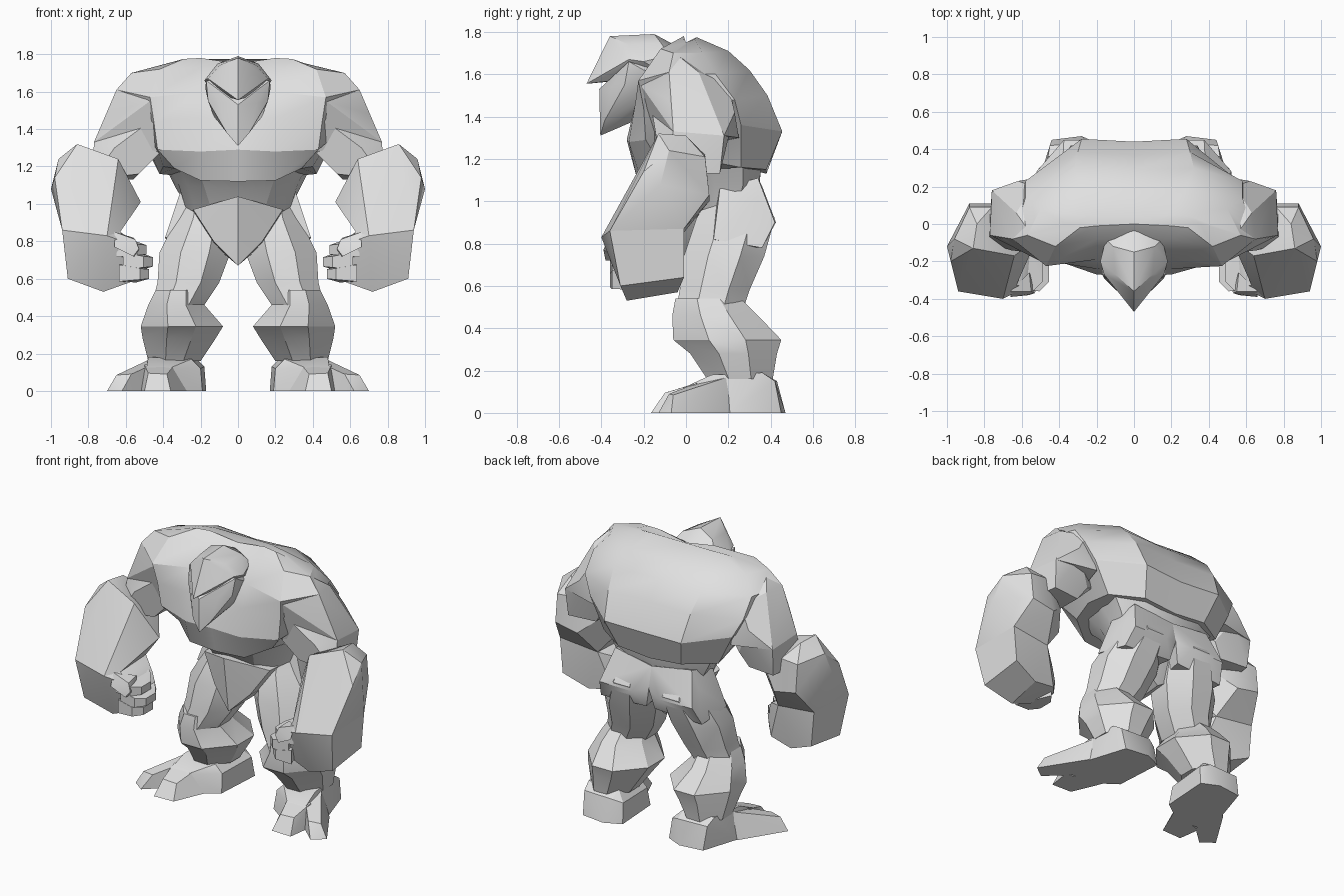
import bpy, bmesh, math

stone = bpy.data.materials.new("light_grey_stone")
stone.diffuse_color = (0.75, 0.75, 0.75, 1)


def finish(name, bm, mirror):
    bmesh.ops.recalc_face_normals(bm, faces=bm.faces)
    me = bpy.data.meshes.new(name)
    bm.to_mesh(me)
    bm.free()
    me.materials.append(stone)
    ob = bpy.data.objects.new(name, me)
    bpy.context.collection.objects.link(ob)
    if mirror:
        mod = ob.modifiers.new("mirror", 'MIRROR')
        mod.use_mirror_merge = False
    bpy.ops.object.select_all(action='DESELECT')
    ob.select_set(True)
    bpy.context.view_layer.objects.active = ob
    bpy.ops.object.shade_smooth_by_angle(angle=math.radians(28))
    return ob


def hull(name, pts, mirror=True):
    """Faceted rock from corner points; mirror=False makes one symmetric rock."""
    if not mirror:
        pts = pts + [(-x, y, z) for x, y, z in pts if x > 0]
    bm = bmesh.new()
    for p in pts:
        bm.verts.new(p)
    bmesh.ops.convex_hull(bm, input=bm.verts)
    bmesh.ops.delete(bm, geom=[v for v in bm.verts if not v.link_faces], context='VERTS')
    bmesh.ops.dissolve_limit(bm, angle_limit=math.radians(4), verts=bm.verts, edges=bm.edges)
    return finish(name, bm, mirror)


def loft(name, rings, mirror):
    bm = bmesh.new()
    rows = [[bm.verts.new(p) for p in r] for r in rings]
    n = len(rows[0])
    for a, b in zip(rows, rows[1:]):
        for i in range(n):
            j = (i + 1) % n
            bm.faces.new((a[i], a[j], b[j], b[i]))
    bm.faces.new(rows[0][::-1])
    bm.faces.new(rows[-1])
    return finish(name, bm, mirror)


def whole(half):
    """Complete a half ring that starts and ends on the centre line."""
    return half + [(-x, y, z) for x, y, z in half[-2:0:-1]]


def limb(name, rows, c=0.3):
    """Chamfered box sections given as z, x range and y range."""
    rings = []
    for z, x0, x1, y0, y1 in rows:
        dx, dy = (x1 - x0) * c, (y1 - y0) * c
        rings.append([(x0 + dx, y0, z), (x1 - dx, y0, z), (x1, y0 + dy, z), (x1, y1 - dy, z),
                      (x1 - dx, y1, z), (x0 + dx, y1, z), (x0, y1 - dy, z), (x0, y0 + dy, z)])
    return loft(name, rings, True)


# Hunched chest and back, from the lower chest lip up to the shoulder ridge
loft("chest", [whole(r) for r in [
    [(0, -.235, 1.12), (.2, -.22, 1.125), (.34, -.13, 1.19), (.4, .05, 1.2),
     (.42, .26, 1.16), (.23, .38, 1.15), (0, .38, 1.13)],
    [(0, -.28, 1.29), (.2, -.27, 1.28), (.43, -.19, 1.29), (.5, .02, 1.36),
     (.52, .26, 1.36), (.28, .455, 1.33), (0, .44, 1.32)],
    [(0, -.23, 1.45), (.2, -.24, 1.46), (.45, -.2, 1.44), (.62, .0, 1.45),
     (.58, .23, 1.48), (.3, .385, 1.5), (0, .37, 1.5)],
    [(0, -.17, 1.6), (.2, -.19, 1.6), (.47, -.225, 1.57), (.65, -.08, 1.61),
     (.58, .14, 1.6), (.32, .3, 1.62), (0, .29, 1.62)],
    [(0, -.08, 1.7), (.2, -.08, 1.73), (.42, -.12, 1.72), (.57, -.06, 1.7),
     (.5, .08, 1.7), (.28, .2, 1.71), (0, .19, 1.7)],
    [(0, 0, 1.75), (.2, -.01, 1.78), (.29, -.02, 1.775), (.36, .0, 1.75),
     (.3, .04, 1.765), (.2, .05, 1.775), (0, .06, 1.75)]]], False)

# Belly and lower back
loft("waist", [whole(r) for r in [
    [(0, -.03, .93), (.13, -.01, .93), (.22, .05, .95), (.28, .15, .98),
     (.28, .25, 1.0), (.15, .32, 1.0), (0, .32, 1.0)],
    [(0, -.12, 1.08), (.18, -.1, 1.09), (.27, 0, 1.1), (.32, .13, 1.11),
     (.33, .27, 1.08), (.18, .345, 1.07), (0, .345, 1.06)],
    [(0, -.18, 1.15), (.2, -.16, 1.15), (.32, -.08, 1.2), (.38, .1, 1.22),
     (.39, .27, 1.2), (.22, .36, 1.2), (0, .36, 1.2)]]], False)

# Pointed pelvis plate and hips
hull("pelvis", [(0, -.15, 1.04), (.24, -.01, .97), (.13, -.06, .8), (0, -.1, .67),
                (0, .22, .7), (.13, .24, .78), (.25, .26, .96), (0, .34, 1.0)], False)
hull("hip", [(.0, .36, 1.07), (.28, .34, 1.11), (.31, .16, 1.06), (.33, .34, 1.0),
             (.34, .42, .9), (.1, .425, .9), (.0, .39, .93), (.03, .37, .8),
             (.37, .36, .78), (.39, .13, .82), (.08, .1, .8)])

# Head: crested hood over a narrow face
hull("hood", [(0, -.47, 1.555), (0, -.36, 1.78), (0, -.15, 1.79), (0, -.02, 1.72),
              (.1, -.34, 1.63), (.16, -.27, 1.67), (.18, -.2, 1.66), (.15, -.08, 1.69),
              (.1, -.27, 1.74), (.11, -.12, 1.75), (0, -.2, 1.58), (.14, -.1, 1.6)], False)
hull("face", [(0, -.41, 1.53), (0, -.405, 1.31), (.06, -.385, 1.38), (.1, -.35, 1.54),
              (.09, -.35, 1.43), (.16, -.29, 1.55), (.175, -.2, 1.62), (.17, -.27, 1.66),
              (.13, -.22, 1.47), (0, -.28, 1.38), (.14, -.08, 1.6), (.06, -.2, 1.42),
              (0, -.08, 1.45)], False)

# Shoulders and arms
hull("shoulder", [(.47, -.215, 1.55), (.45, -.08, 1.7), (.56, -.04, 1.69), (.65, -.08, 1.61),
                  (.7, -.08, 1.48), (.69, .08, 1.48), (.63, .06, 1.61), (.54, .2, 1.55),
                  (.62, .23, 1.42), (.5, .25, 1.3), (.76, .18, 1.31), (.42, -.15, 1.28),
                  (.77, -.06, 1.33), (.46, .05, 1.26)])
hull("upper_arm", [(.5, -.16, 1.42), (.6, .22, 1.38), (.42, -.14, 1.27), (.43, .12, 1.26),
                   (.76, .18, 1.31), (.77, -.06, 1.33), (.53, -.12, 1.16), (.56, .14, 1.13),
                   (.5, .16, 1.22), (.75, .16, 1.13), (.78, -.1, 1.13), (.66, -.14, 1.3)])
hull("forearm", [(.86, -.13, 1.32), (.84, .0, 1.31), (.64, -.17, 1.24), (.96, -.08, 1.24),
                 (.88, .09, 1.21), (.76, .09, 1.22), (.98, -.2, 1.14), (1.0, -.12, 1.08),
                 (.6, .03, 1.1), (.88, .11, 1.03), (.72, .11, 1.0), (.52, -.08, 1.01),
                 (.94, -.36, .86), (.7, -.4, .83), (.63, -.33, .85), (.93, -.01, .87),
                 (.66, -.02, .84)])
hull("fist", [(.94, -.36, .86), (.7, -.4, .83), (.63, -.33, .85), (.93, -.01, .87),
              (.66, -.02, .84), (.91, -.31, .6), (.91, -.01, .64), (.72, -.28, .53),
              (.74, -.04, .57), (.58, -.27, .58), (.58, -.06, .6), (.54, -.12, .79),
              (.56, -.33, .78), (.5, -.14, .7), (.51, -.14, .62)])
for i, (x, z) in enumerate([(.49, .755), (.455, .69), (.475, .625)]):
    hull(f"finger_{i + 1}", [(x + dx, y, z + dz) for dx, y, dz in [
        (0, -.31, .025), (0, -.31, -.025), (0, -.21, .025), (0, -.21, -.025),
        (.05, -.36, .03), (.05, -.36, -.03), (.16, -.35, .05), (.16, -.35, -.04),
        (.07, -.12, .05), (.07, -.12, -.045)]])
hull("thumb", [(.53, -.37, .76), (.55, -.36, .81), (.66, -.36, .85), (.66, -.39, .77),
               (.56, -.26, .82), (.54, -.3, .72), (.56, -.38, .72)])

# Legs: heavy thighs, shins that flare into spurs at the knee and calf
limb("thigh", [(1.06, .06, .28, .13, .34), (.92, .03, .33, .05, .42),
               (.74, .04, .42, -.01, .37), (.58, .1, .43, -.03, .3),
               (.46, .18, .46, -.05, .26)])
limb("shin", [(.54, .2, .44, -.05, .26), (.46, .18, .48, -.065, .34),
              (.345, .08, .52, -.06, .45), (.28, .12, .51, .02, .43),
              (.16, .2, .48, .1, .41)], 0.33)

# Feet: a heel block and two splayed toes
hull("heel", [(.28, .47, 0), (.44, .45, 0), (.52, .2, 0), (.5, 0, 0), (.33, 0, 0),
              (.19, .1, 0), (.17, .42, 0), (.18, .4, .13), (.24, .43, .15), (.45, .42, .15),
              (.46, .36, .19), (.24, .36, .19), (.48, .12, .18), (.25, .12, .17),
              (.37, -.01, .12), (.49, -.01, .12), (.2, .12, .12)])
hull("outer_toe", [(.46, .25, 0), (.53, .2, 0), (.7, -.07, 0), (.62, -.13, 0), (.5, -.02, 0),
                   (.47, .2, .17), (.46, .05, .14), (.65, -.06, .085), (.57, -.08, .09)])
hull("inner_toe", [(.27, .05, 0), (.36, -.16, 0), (.5, -.165, 0), (.52, -.02, 0),
                   (.38, -.1, .09), (.48, -.1, .095), (.5, .05, .14), (.33, .08, .15)])
